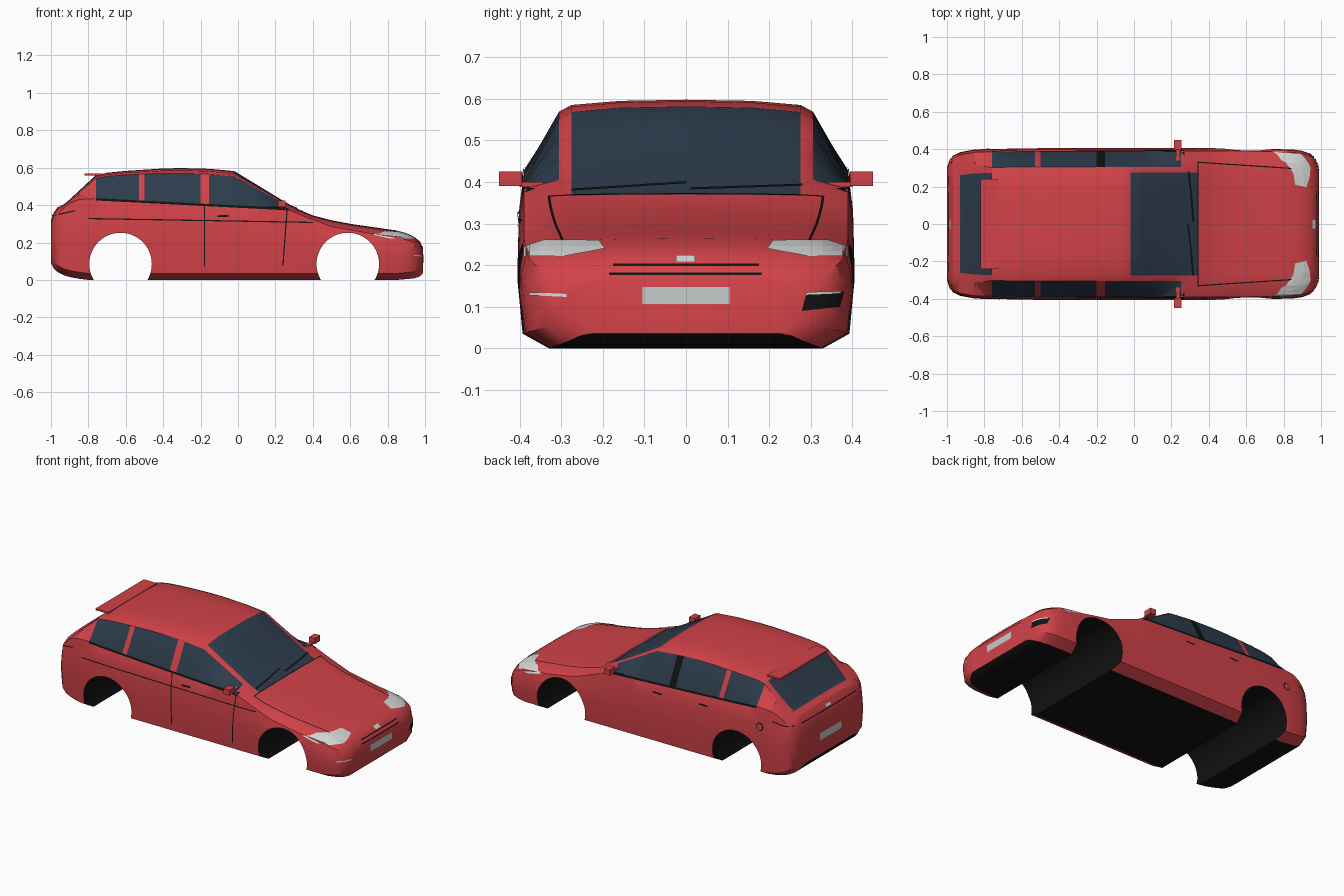
import bpy, bmesh, math
from mathutils import Vector
from mathutils.bvhtree import BVHTree

if "Cube" in bpy.data.objects:
    bpy.data.objects.remove(bpy.data.objects["Cube"])


def material(name, rgb):
    m = bpy.data.materials.new(name)
    m.diffuse_color = (*rgb, 1)
    m.use_nodes = True
    m.node_tree.nodes["Principled BSDF"].inputs["Base Color"].default_value = m.diffuse_color
    return m


RED = material("red paint", (0.64, 0.055, 0.065))
GLASS = material("dark glass", (0.026, 0.045, 0.072))
BLACK = material("black trim", (0.006, 0.006, 0.006))
LAMP = material("lamp white", (0.66, 0.68, 0.68))
PLATE = material("plate grey", (0.56, 0.6, 0.6))


def add_object(name, bm, mats):
    mesh = bpy.data.meshes.new(name)
    bm.to_mesh(mesh)
    bm.free()
    ob = bpy.data.objects.new(name, mesh)
    bpy.context.collection.objects.link(ob)
    for m in mats:
        mesh.materials.append(m)
    return ob


def lerp_curve(pts):
    def f(x):
        for (x0, v0), (x1, v1) in zip(pts, pts[1:]):
            if x <= x1:
                return v0 + (v1 - v0) * max(0, (x - x0) / (x1 - x0))
        return pts[-1][1]
    return f


# Body outlines along the length
top = lerp_curve([(-1, .32), (-.985, .36), (-.965, .388), (-.93, .405), (-.9, .43), (-.76, .56),
                  (-.7, .573), (-.6, .583), (-.4, .596), (-.3, .598), (-.155, .594), (-.02, .582),
                  (.25, .418), (.3, .39), (.34, .37), (.4, .345), (.5, .319), (.6, .3),
                  (.78, .274), (.85, .264), (.9, .25), (.94, .232), (.97, .208), (.99, .17)])
belt = lerp_curve([(-1, .27), (-.965, .35), (-.93, .385), (-.9, .41), (-.85, .43), (-.76, .435),
                   (.25, .383), (.34, .345), (.5, .285), (.7, .25), (.85, .232), (.94, .2), (.99, .14)])
drop = lerp_curve([(-1, .015), (-.9, .008), (-.76, .018), (-.3, .028), (-.02, .03),
                   (.25, .012), (.34, .006), (.8, .01), (.99, .015)])
width = lerp_curve([(-1, .3), (-.985, .345), (-.965, .367), (-.93, .384), (-.85, .399), (-.6, .405),
                    (.6, .405), (.85, .398), (.9, .391), (.94, .376), (.97, .345), (.985, .31), (.99, .28)])
edge = lerp_curve([(-1, .34), (-.93, .33), (-.76, .305), (.25, .305), (.34, .335), (.99, .335)])
bottom = lerp_curve([(-1, .09), (-.985, .06), (-.95, .03), (-.88, .01), (-.8, .0), (.85, .0),
                     (.94, .008), (.97, .018), (.99, .035)])
STATIONS = [-1, -.985, -.965, -.93, -.9, -.85, -.8, -.76, -.7, -.6, -.53, -.5, -.4, -.3, -.2, -.155,
            -.08, -.02, .05, .15, .25, .3, .34, .4, .5, .6, .7, .78, .85, .9, .94, .97, .985, .99]


def section(x):
    zt, zb, d, b = top(x), belt(x), drop(x), bottom(x)
    s, sill = width(x) / .405, bottom(x) + .035
    half = [(0, zt), (.16, zt - .1 * d), (.275, zt - .45 * d), (edge(x), zt - d), (.39, zb),
            (.402, zb + (sill - zb) * .25), (.405, zb + (sill - zb) * .55), (.393, sill), (.33, b), (0, b)]
    half = [Vector((x, y * s, z)) for y, z in half]
    return half + [Vector((p.x, -p.y, p.z)) for p in half[8:0:-1]]


def body_material(x, h, left):
    if h == 8:
        return 2
    if h < 2 and (-.93 < x < -.76 or -.02 < x < .34):
        return 1
    if h == 3:
        if -.76 < x < -.53 or -.5 < x < -.2 or -.155 < x < .25:
            return 1
        if left and -.2 < x < -.155:
            return 2
    return 0


# Body shell: lofted sections with glass, pillar and floor faces
bm = bmesh.new()
rings = [[bm.verts.new(p) for p in section(x)] for x in STATIONS]
for i, (a, b) in enumerate(zip(rings, rings[1:])):
    mid = (STATIONS[i] + STATIONS[i + 1]) / 2
    for k in range(18):
        n = (k + 1) % 18
        f = bm.faces.new((a[k], a[n], b[n], b[k]))
        f.material_index = body_material(mid, k if k < 9 else 17 - k, k < 9)
bm.faces.new(rings[0])
bm.faces.new(rings[-1])
bmesh.ops.recalc_face_normals(bm, faces=bm.faces)
bmesh.ops.triangulate(bm, faces=bm.faces)
skin = BVHTree.FromBMesh(bm)
body = add_object("car_body", bm, [RED, GLASS, BLACK])

# Wheel arches: black tunnels cut through the body
for x in (-.628, .587):
    bpy.ops.mesh.primitive_cylinder_add(vertices=64, radius=.167, depth=2, location=(x, 0, .085),
                                        rotation=(math.pi / 2, 0, 0))
    cutter = bpy.context.object
    cutter.name = "arch_cutter"
    cutter.hide_render = True
    for m in (RED, GLASS, BLACK):
        cutter.data.materials.append(m)
    for f in cutter.data.polygons:
        f.material_index = 2
    mod = body.modifiers.new("arch", 'BOOLEAN')
    mod.operation, mod.solver, mod.object = 'DIFFERENCE', 'EXACT', cutter
    bpy.context.view_layer.objects.active = body
    bpy.ops.object.modifier_apply(modifier=mod.name)
    bpy.data.objects.remove(cutter)
bpy.ops.object.select_all(action='DESELECT')
body.select_set(True)
bpy.context.view_layer.objects.active = body
bpy.ops.object.shade_smooth_by_angle(angle=math.radians(28))


def decal(name, pts, axis, sign, mat, lift=.003, step=.02):
    """Thin sheet with the outline pts, pressed onto the body along one axis."""
    u, v = [i for i in range(3) if i != axis]
    bm = bmesh.new()
    verts = []
    for p in pts:
        co = Vector((0, 0, 0))
        co[u], co[v] = p
        verts.append(bm.verts.new(co))
    bm.faces.new(verts)
    for i in (u, v):
        lo, hi = min(w.co[i] for w in verts), max(w.co[i] for w in verts)
        no = Vector([float(j == i) for j in range(3)])
        for k in range(1, int((hi - lo) / step) + 1):
            bmesh.ops.bisect_plane(bm, geom=bm.verts[:] + bm.edges[:] + bm.faces[:],
                                   plane_co=no * (lo + k * step), plane_no=no)
        verts = bm.verts[:]
    ray = Vector([-sign * float(j == axis) for j in range(3)])
    for w in bm.verts:
        start = w.co - ray * 2
        hit, nor, _, _ = skin.ray_cast(start, ray)
        if hit is None:
            hit, nor, _, _ = skin.find_nearest(w.co - ray * .85)
        w.co = hit + nor * lift
    bm.normal_update()
    if sum((f.normal.dot(ray) for f in bm.faces)) > 0:
        bmesh.ops.reverse_faces(bm, faces=bm.faces)
    return add_object(name, bm, [mat])


def line(name, p, q, axis, sign, mat=BLACK, w=.006):
    p, q = Vector(p), Vector(q)
    n = (q - p).normalized().orthogonal() * w / 2
    decal(name, [p + n, q + n, q - n, p - n], axis, sign, mat)


def box(name, lo, hi, mat):
    bpy.ops.mesh.primitive_cube_add(size=1, location=[(a + b) / 2 for a, b in zip(lo, hi)])
    ob = bpy.context.object
    ob.name = name
    ob.scale = [b - a for a, b in zip(lo, hi)]
    ob.data.materials.append(mat)


for s in (-1, 1):
    # Headlights, bonnet seams, window trim and mirrors
    lamp = [(.388, .22), (.388, .243), (.34, .259), (.21, .258), (.195, .238), (.24, .229), (.3, .219)]
    decal("headlight", [(s * y, z) for y, z in lamp], 0, 1, LAMP, step=.012)
    line("bonnet_seam", (.34, s * .33), (.87, s * .295), 2, 1)
    line("window_trim", (-.76, .430), (.27, .377), 1, s, w=.011)
    box("mirror", (.215, min(s * .395, s * .45), .39), (.255, max(s * .395, s * .45), .425), RED)
    box("mirror_stem", (.225, min(s * .34, s * .4), .388), (.245, max(s * .34, s * .4), .4), RED)
    line("door_handle", (-.11, .34), (-.05, .342), 1, s, w=.01)
line("bonnet_rear_seam", (.342, -.33), (.342, .33), 2, 1)

# Door seams and crease on one side
line("side_crease", (-.8, .328), (.4, .307), 1, -1)
line("door_seam", (-.18, .075), (-.18, .395), 1, -1)
line("door_seam", (.24, .075), (.262, .372), 1, -1)
# Rear handle and fuel cap on the other side
line("door_handle", (-.43, .35), (-.37, .352), 1, 1, w=.01)
circle = [(math.cos(t * math.pi / 10), math.sin(t * math.pi / 10)) for t in range(20)]
for r, m, lift in ((.025, BLACK, .002), (.019, RED, .004)):
    decal("fuel_cap", [(-.79 + r * c, .32 + r * d) for c, d in circle], 1, 1, m, lift)

# Nose details
line("grille_line", (-.175, .2), (.175, .2), 0, 1)
line("grille_line", (-.185, .178), (.182, .178), 0, 1)
line("front_plate", (-.105, .127), (.105, .127), 0, 1, PLATE, .042)
line("front_badge", (-.024, .215), (.022, .215), 0, 1, LAMP, .015)
line("fog_strip", (-.375, .131), (-.287, .127), 0, 1, LAMP, .007)
decal("fog_recess", [(.278, .09), (.368, .1), (.378, .137), (.288, .127)], 0, 1, BLACK)
decal("fog_strip", [(.288, .128), (.37, .132), (.37, .138), (.288, .134)], 0, 1, LAMP, .005)

# Wipers
line("wiper", (-.275, .379), (0, .397), 0, 1, w=.005)
line("wiper", (.01, .382), (.28, .391), 0, 1, w=.005)

# Tail details and roof spoiler
line("tailgate_seam", (-.27, .345), (.27, .345), 0, -1)
for s in (-1, 1):
    line("tail_seam", (-.975, .345), (-.87, .37), 1, s)
line("rear_plate", (-.105, .2), (.105, .2), 0, -1, PLATE, .045)
line("rear_badge", (-.024, .36), (.024, .36), 0, -1, LAMP, .014)
box("roof_spoiler", (-.82, -.24, .559), (-.73, .24, .569), RED)
